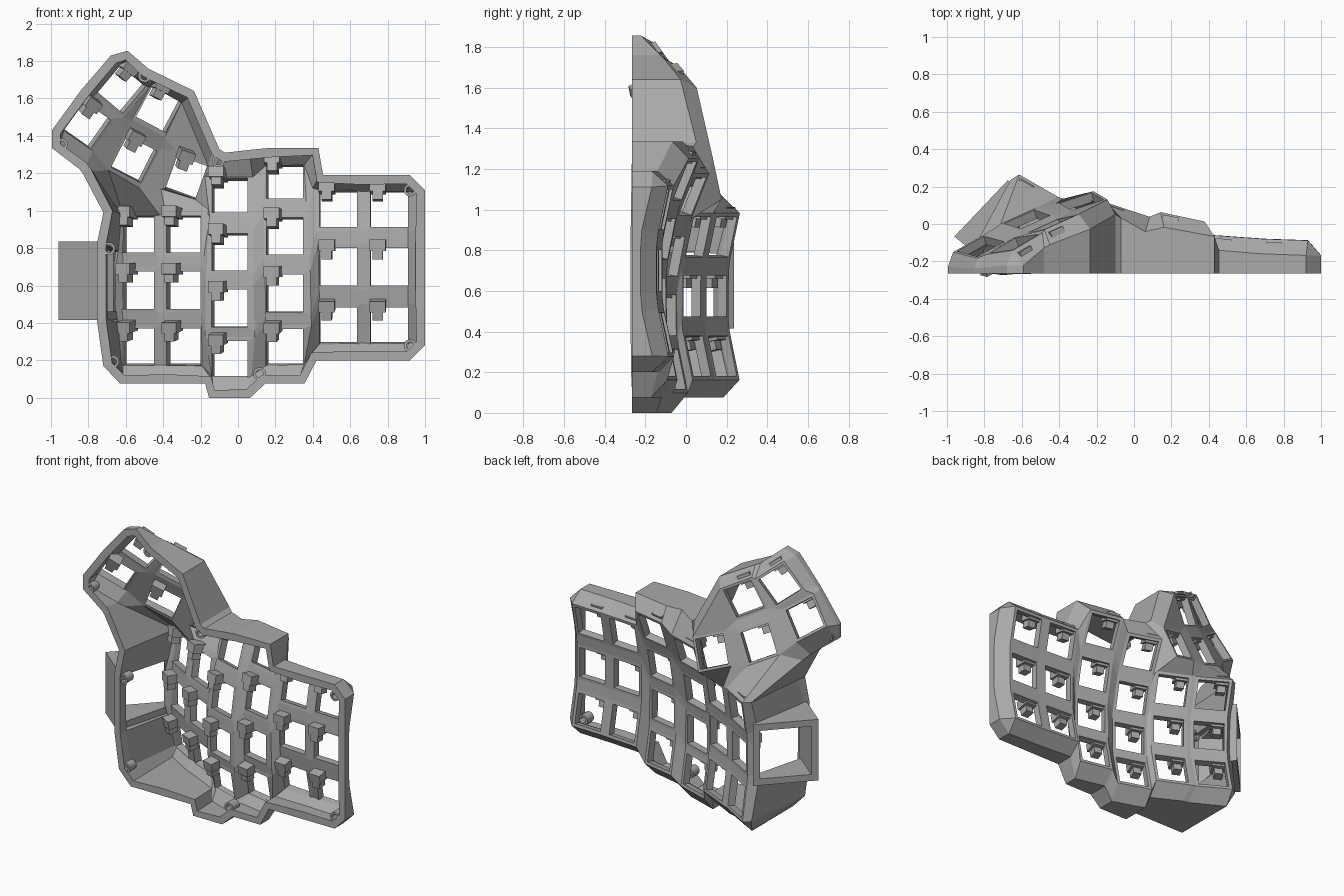
import bpy, bmesh, math
from mathutils import Vector

if "Cube" in bpy.data.objects:
    bpy.data.objects.remove(bpy.data.objects["Cube"])

grey = bpy.data.materials.new("plain_grey")
grey.use_nodes = True
colour = (0.4, 0.4, 0.4, 1)
grey.diffuse_color = colour
grey.node_tree.nodes["Principled BSDF"].inputs["Base Color"].default_value = colour

BASE = -0.265
BEND = 0.35


def finish(bm, name):
    mesh = bpy.data.meshes.new(name)
    bm.to_mesh(mesh)
    bm.free()
    mesh.materials.append(grey)
    ob = bpy.data.objects.new(name, mesh)
    bpy.context.collection.objects.link(ob)
    return ob


shell = bmesh.new()
keys = {}


def face(*verts):
    unique = list(dict.fromkeys(verts))
    if len(unique) > 2 and not shell.faces.get(unique):
        shell.faces.new(unique)


def add_key(name, centre, u, v, outer, hole):
    """Square switch plate with an open hole; corners go bl, br, tr, tl."""
    c, u, v = Vector(centre), Vector(u).normalized(), Vector(v).normalized()
    signs = dict(bl=(-1, -1), br=(1, -1), tr=(1, 1), tl=(-1, 1))
    out = {k: shell.verts.new(c + (u * a + v * b) * outer) for k, (a, b) in signs.items()}
    inn = [shell.verts.new(c + (u * a + v * b) * hole) for a, b in signs.values()]
    ring = list(out.values())
    for i in range(4):
        j = (i + 1) % 4
        face(ring[i], ring[j], inn[j], inn[i])
    keys[name] = dict(out, frame=(c, u, v))


def P(ref):
    name, corner = ref.split(".")
    return keys[name][corner]


def fill(text):
    face(*[P(r) for r in text.split()])


# Finger columns: x, lowest depth, tilt in degrees, row heights, middle row height
columns = {
    "A": (-0.51, 0.15, 30, (0.28, 0.575, 0.865), 0.57),
    "B": (-0.27, 0.03, 25, (0.28, 0.575, 0.865), 0.57),
    "C": (-0.03, -0.08, 18, (0.215, 0.48, 0.77, 1.065), 0.5),
    "D": (0.26, -0.12, 12, (0.28, 0.56, 0.855, 1.14), 0.57),
    "E": (0.54, -0.125, 4, (0.395, 0.7, 1.0), 0.7),
    "F": (0.81, -0.14, 2, (0.395, 0.7, 1.0), 0.7),
}
for col, (x, y, tilt, rows, mid) in columns.items():
    t = math.radians(tilt)
    for r, z in enumerate(rows):
        dz = z - mid
        add_key(f"{col}{r}", (x, y + BEND * dz * dz, z), (math.cos(t), -math.sin(t), 0),
                (0, 2 * BEND * dz, 1), 0.12, 0.1)

# Thumb keys: centre, turn in degrees, slope across, slope along
thumbs = {
    "T1": ((-0.64, -0.105, 1.66), -40, 0.46, 0.1),
    "T2": ((-0.44, 0.0, 1.55), -28, 0.4, 0.1),
    "T3": ((-0.82, -0.12, 1.475), -35, 0.46, -0.15),
    "T4": ((-0.57, 0.025, 1.29), -27, 0.4, -0.15),
    "T5": ((-0.28, 0.12, 1.19), -20, 0.31, -0.2),
}
for name, (c, turn, su, sv) in thumbs.items():
    a = math.radians(turn)
    add_key(name, c, (math.cos(a), su, math.sin(a)), (-math.sin(a), sv, math.cos(a)), 0.112, 0.096)

# Webs between rows and between columns
names = list(columns)
for i, c in enumerate(names):
    n = len(columns[c][3])
    for r in range(n - 1):
        fill(f"{c}{r}.tl {c}{r}.tr {c}{r+1}.br {c}{r+1}.bl")
    if i + 1 < len(names):
        d = names[i + 1]
        m = min(n, len(columns[d][3]))
        for r in range(m):
            fill(f"{c}{r}.br {d}{r}.bl {d}{r}.tl {c}{r}.tr")
            if r + 1 < m:
                fill(f"{c}{r}.tr {d}{r}.tl {d}{r+1}.bl {c}{r+1}.br")

# Webs inside the thumb cluster, and from it to the finger columns
for text in (
    "T1.br T2.bl T2.tl T1.tr", "T3.br T4.bl T4.tl T3.tr", "T4.br T5.bl T5.tl T4.tr",
    "T3.tl T3.tr T1.br T1.bl", "T4.tl T4.tr T2.br T2.bl", "T3.tr T4.tl T2.bl T1.br",
    "T4.tr T5.tl T2.br", "T5.tl T5.tr T2.tr T2.br",
    "A2.tl A2.tr T4.br T4.bl", "A2.tr B2.tl T5.bl T4.br", "B2.tl B2.tr T5.br T5.bl",
    "B2.tr C2.tl C3.bl", "B2.tr C3.bl T5.br", "T5.br C3.bl C3.tl T5.tr",
    "D2.tr E2.tl D3.br", "D3.br E2.tl D3.tr",
):
    fill(text)

# Skirt: each plate corner and the footprint point (x, z) below it
skirt = [
    ("A0.bl", -0.72, 0.17), ("A0.bl", -0.63, 0.075), ("A0.br", -0.41, 0.075),
    ("B0.bl", -0.37, 0.075), ("B0.br", -0.175, 0.075), ("C0.bl", -0.155, 0),
    ("C0.br", 0.065, 0), ("D0.bl", 0.145, 0.075), ("D0.br", 0.355, 0.075),
    ("E0.bl", 0.42, 0.2), ("E0.br", 0.65, 0.2), ("F0.bl", 0.7, 0.2),
    ("F0.br", 0.92, 0.2), ("F0.br", 1, 0.28), ("F0.tr", 1, 0.5), ("F1.br", 1, 0.6),
    ("F1.tr", 1, 0.8), ("F2.br", 1, 0.9), ("F2.tr", 1, 1.11), ("F2.tr", 0.92, 1.19),
    ("F2.tl", 0.7, 1.19), ("E2.tr", 0.65, 1.19), ("E2.tl", 0.455, 1.19),
    ("D3.tr", 0.43, 1.335), ("D3.tl", 0.16, 1.335), ("C3.tr", 0.06, 1.325),
    ("C3.tl", -0.07, 1.31), ("T5.tr", -0.1, 1.33), ("T2.tr", -0.235, 1.64),
    ("T2.tl", -0.45, 1.745), ("T1.tr", -0.48, 1.76), ("T1.tl", -0.59, 1.855),
    ("T1.tl", -0.68, 1.83), ("T1.bl", -0.83, 1.655), ("T3.tl", -0.85, 1.63),
    ("T3.bl", -0.995, 1.43), ("T3.bl", -0.995, 1.335), ("T3.br", -0.85, 1.225),
    ("T4.bl", -0.83, 1.2), ("A2.tl", -0.72, 0.99), ("A2.bl", -0.755, 0.82),
    ("A1.tl", -0.755, 0.68), ("A1.bl", -0.755, 0.52), ("A0.tl", -0.755, 0.42),
]
rings = []
for ref, x, z in skirt:
    top = P(ref)
    inner = ref[0] == "A" and x < -0.7
    t, drop = (0.45, 0.03) if inner else (1, 0.08)
    y = max(top.co.y - drop, BASE + 0.03)
    mid = top.co.lerp(Vector((x, 0, z)), t)
    mid.y = y
    foot = Vector((x, BASE, z))
    low = shell.verts.new(mid.lerp(foot, 0.88)) if inner else None
    rings.append((top, shell.verts.new(mid), low, shell.verts.new(foot)))
for i, (a, am, al, af) in enumerate(rings):
    b, bm_, bl, bf = rings[(i + 1) % len(rings)]
    face(a, b, bm_, am)
    window = skirt[i][0] in ("A2.bl", "A1.tl", "A1.bl")
    if al and bl:
        if not window:
            face(am, bm_, bl, al)
        face(al, bl, bf, af)
    else:
        face(*[v for v in (am, bm_, bl, bf, af, al) if v])

for v in [v for v in shell.verts if not v.link_faces]:
    shell.verts.remove(v)
bmesh.ops.recalc_face_normals(shell, faces=shell.faces)
if sum(f.normal.y * f.calc_area() for f in shell.faces) < 0:
    bmesh.ops.reverse_faces(shell, faces=shell.faces)
case = finish(shell, "case_shell")
thick = case.modifiers.new("thickness", "SOLIDIFY")
thick.thickness = 0.05
thick.offset = -1


def box(bm, c, axes, size):
    """Box from its centre, three axes and full sizes."""
    vs = bmesh.ops.create_cube(bm, size=1)["verts"]
    for v in vs:
        v.co = c + sum((ax * s * k for ax, s, k in zip(axes, size, v.co)), Vector())


# Stepped clip behind the top left of every key hole
clips = bmesh.new()
for k in keys.values():
    c, u, v = k["frame"]
    n = v.cross(u).normalized()
    box(clips, c + u * -0.06 + v * 0.115 - n * 0.065, (u, v, n), (0.085, 0.06, 0.09))
    box(clips, c + u * -0.06 + v * 0.075 - n * 0.075, (u, v, n), (0.055, 0.07, 0.06))
bmesh.ops.recalc_face_normals(clips, faces=clips.faces)
finish(clips, "switch_clips")

# Square holder on the inner side wall, open outwards
holder = bmesh.new()


def prism(points, z0, z1):
    f = holder.faces.new([holder.verts.new((x, y, z0)) for x, y in points])
    ext = bmesh.ops.extrude_face_region(holder, geom=[f])["geom"]
    for v in ext:
        if isinstance(v, bmesh.types.BMVert):
            v.co.z = z1


P1, P2, Q2, Q1 = (-0.674, 0.235), (-0.96, -0.067), (-0.75, -0.24), (-0.64, 0.18)
for z in (0.415, 0.79):
    prism((P1, P2, Q2, Q1), z, z + 0.045)
prism((P2, Q2, (-0.72, -0.205), (-0.93, -0.034)), 0.415, 0.835)
prism((P1, (-0.705, 0.202), (-0.665, 0.15), Q1), 0.415, 0.835)
bmesh.ops.recalc_face_normals(holder, faces=holder.faces)
finish(holder, "side_holder")

# Hollow screw posts around the rim
posts = bmesh.new()
for x, z in ((-0.945, 1.353), (-0.5, 1.72), (-0.105, 1.267), (-0.69, 0.797),
             (-0.67, 0.193), (0.115, 0.128), (0.92, 0.278), (0.92, 1.11)):
    loops = []
    for r, y in ((0.034, BASE), (0.034, BASE + 0.07), (0.02, BASE + 0.07), (0.02, BASE)):
        loops.append([posts.verts.new((x + r * math.cos(a * math.tau / 20), y,
                                       z + r * math.sin(a * math.tau / 20))) for a in range(20)])
    for i in range(4):
        p, q = loops[i], loops[(i + 1) % 4]
        for a in range(20):
            b = (a + 1) % 20
            posts.faces.new((p[a], p[b], q[b], q[a]))
bmesh.ops.recalc_face_normals(posts, faces=posts.faces)
finish(posts, "screw_posts")
